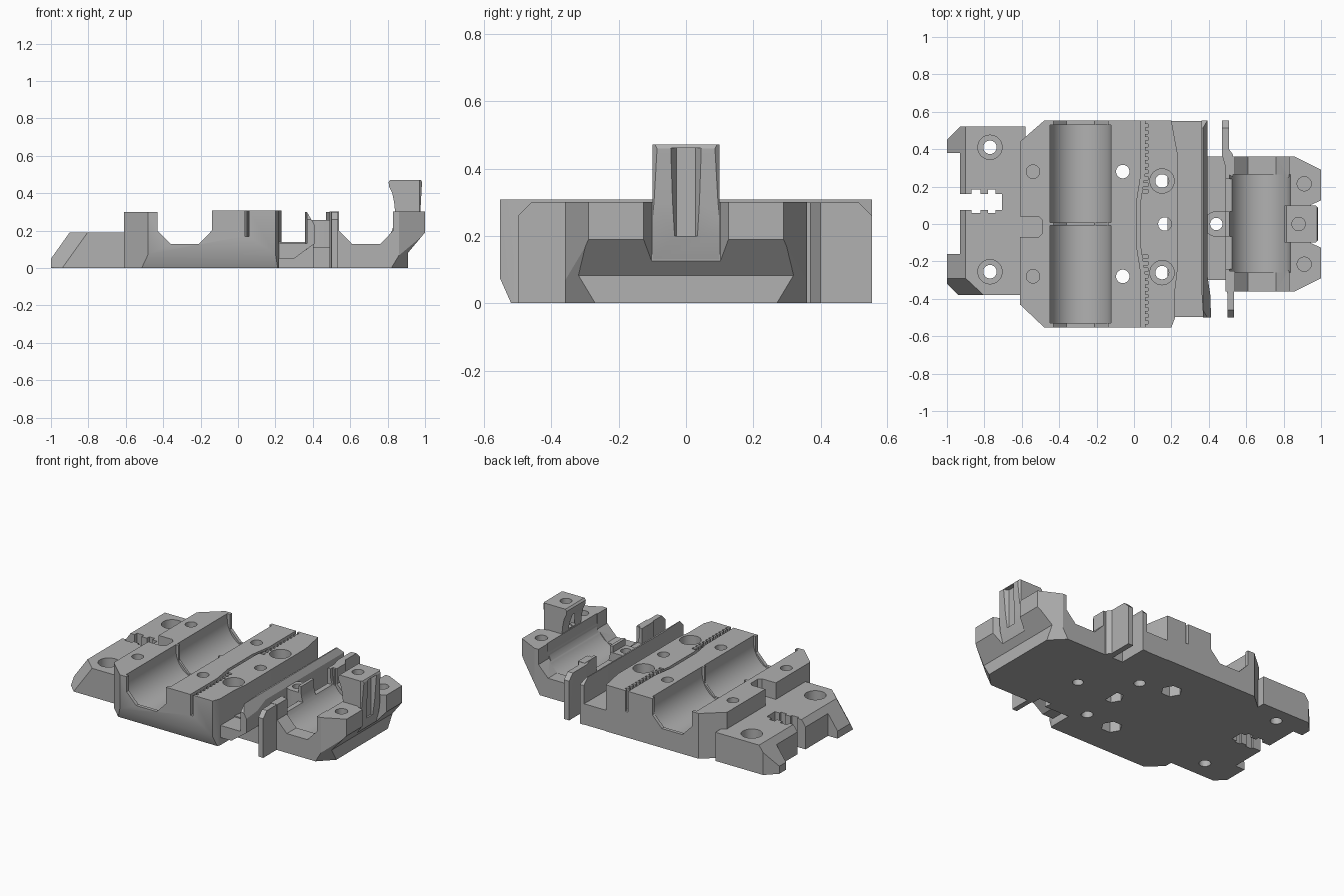
import bpy, bmesh, math
from mathutils import Vector

if "Cube" in bpy.data.objects:
    bpy.data.objects.remove(bpy.data.objects["Cube"], do_unlink=True)

grey = bpy.data.materials.new("plain grey")
grey.use_nodes = True
GREY = (0.44, 0.44, 0.44, 1)
grey.diffuse_color = GREY
grey.node_tree.nodes["Principled BSDF"].inputs["Base Color"].default_value = GREY


def finish(name, bm):
    bmesh.ops.recalc_face_normals(bm, faces=bm.faces)
    mesh = bpy.data.meshes.new(name)
    bm.to_mesh(mesh)
    bm.free()
    mesh.materials.append(grey)
    obj = bpy.data.objects.new(name, mesh)
    bpy.context.scene.collection.objects.link(obj)
    return obj


def prism(name, points, lo, hi, axis="z", chamfers=()):
    """Extrude an XY outline up z, or an XZ profile along y, then slice corners."""
    bm = bmesh.new()
    place = (lambda p, h: (p[0], p[1], h)) if axis == "z" else (lambda p, h: (p[0], h, p[1]))
    face = bm.faces.new([bm.verts.new(place(p, lo)) for p in points])
    grown = bmesh.ops.extrude_face_region(bm, geom=[face])
    shift = Vector(place((0, 0), hi - lo))
    bmesh.ops.translate(bm, vec=shift, verts=[v for v in grown["geom"] if isinstance(v, bmesh.types.BMVert)])
    for point, normal in chamfers:
        cut = bmesh.ops.bisect_plane(bm, geom=bm.verts[:] + bm.edges[:] + bm.faces[:],
                                     plane_co=point, plane_no=normal, clear_outer=True)
        edges = [e for e in cut["geom_cut"] if isinstance(e, bmesh.types.BMEdge)]
        bmesh.ops.edgeloop_fill(bm, edges=edges)
    return finish(name, bm)


def box(name, x0, x1, y0, y1, z0, z1):
    return prism(name, [(x0, y0), (x1, y0), (x1, y1), (x0, y1)], z0, z1)


def circle(x, y, r, n=40):
    return [(x + r * math.cos(math.tau * i / n), y + r * math.sin(math.tau * i / n)) for i in range(n)]


def drill(x, y, r, z0=-0.1, z1=0.6, n=40):
    return prism("cutter", circle(x, y, r, n), z0, z1)


def carve(obj, tools, operation="DIFFERENCE"):
    """Cut the tools out of a part, or weld them to it, and remove them."""
    for tool in tools:
        mod = obj.modifiers.new("carve", "BOOLEAN")
        mod.operation, mod.solver, mod.object = operation, "EXACT", tool
        mesh = bpy.data.meshes.new_from_object(obj.evaluated_get(bpy.context.evaluated_depsgraph_get()))
        obj.modifiers.clear()
        obj.data = mesh
        bpy.data.objects.remove(tool, do_unlink=True)


def bearing_seat(x, y0, y1, r=0.163, z=0.265):
    """Round bearing pocket, open at the top."""
    arc = [(x + r * math.cos(a), z - r * math.sin(a)) for a in (math.pi * i / 32 for i in range(33))]
    return prism("cutter", arc + [(x - r, 0.6), (x + r, 0.6)], y0, y1, "y")


def end_opening(x, y0, y1):
    """Angular opening which shows at the ends of a bearing pocket."""
    half = [(0.145, 0.6), (0.145, 0.2), (0.075, 0.128)]
    pts = [(x + a, b) for a, b in half] + [(x - a, b) for a, b in reversed(half)]
    return prism("cutter", pts, y0, y1, "y")


# Low end plate with sloped end, prongs, cable slot and two screw holes
plate = prism("end_plate", [(-1, -0.32), (-0.94, -0.38), (-0.58, -0.38), (-0.58, 0.52), (-0.93, 0.52), (-1, 0.45)],
              0, 0.19, chamfers=[((-1, 0, 0.05), (-0.8, 0, 0.57)),
                                 ((-0.94, -0.38, 0), (-0.7, -0.75, 0.5))])
cuts = [box("cutter", -1.1, -0.93, -0.16, 0.38, -0.1, 0.4),
        box("cutter", -1.1, -0.705, 0.075, 0.16, -0.1, 0.4),
        box("cutter", -0.87, -0.82, 0.06, 0.185, -0.1, 0.4),
        box("cutter", -0.78, -0.74, 0.06, 0.185, -0.1, 0.4)]
for y in (0.41, -0.255):
    cuts += [drill(-0.77, y, 0.036), drill(-0.77, y, 0.065, 0.12)]
carve(plate, cuts)

# Main body with two bearing pockets
body = prism("carriage_base", [(-0.61, -0.43), (-0.48, -0.553), (0.2, -0.553), (0.22, -0.5), (0.22, -0.35),
                               (0.232, -0.25), (0.232, 0.38), (0.2, 0.553), (-0.48, 0.553), (-0.61, 0.44)],
             0, 0.308, chamfers=[((0, -0.52, 0), (0, -0.9, -0.4))])
cuts = [end_opening(-0.285, a, b) for a, b in ((-0.7, -0.52), (-0.02, 0.02), (0.52, 0.7))]
cuts += [bearing_seat(-0.287, 0.008, 0.53), bearing_seat(-0.287, -0.53, -0.008),
         box("cutter", -0.7, -0.42, -0.7, 0.7, 0.3, 0.4),
         prism("cutter", [(-0.7, -0.07), (-0.51, -0.07), (-0.49, -0.05), (-0.49, 0.02), (-0.51, 0.04), (-0.7, 0.04)],
               0.19, 0.5)]
# Belt groove bending round the middle screw, and its teeth
bend = [(0.058, -0.7), (0.058, -0.27), (0.036, -0.13), (0.036, 0.13), (0.058, 0.27), (0.058, 0.7)]
cuts.append(prism("cutter", bend + [(x - 0.02, y) for x, y in reversed(bend)], 0.17, 0.5))
for side in (-1, 1):
    for i in range(11):
        y = side * (0.175 + 0.035 * i)
        cuts.append(box("cutter", 0.045, 0.075, y - 0.009, y + 0.009, 0.17, 0.5))
# Screw holes, counterbores and hexagonal nut traps
for y in (0.28, -0.28):
    cuts += [drill(-0.06, y, 0.036), drill(-0.06, y, 0.065, z1=0.08, n=6), drill(-0.54, y, 0.036, 0.1)]
for y in (0.23, -0.26):
    cuts += [drill(0.15, y, 0.036), drill(0.15, y, 0.065, 0.18)]
cuts += [drill(0.165, 0, 0.036), drill(0.165, 0, 0.065, z1=0.08, n=6)]
carve(body, cuts)

# Floor between the body and the single bearing block
floor = box("channel_floor", 0.21, 0.56, -0.3, 0.36, 0, 0.11)
ledge = box("channel_ledge", 0.18, 0.37, -0.35, 0.55, 0, 0.138)
front_ledge = prism("front_ledge", [(0.2, 0.05), (0.3, 0.05), (0.38, 0.11), (0.38, 0.13), (0.2, 0.13)],
                    -0.497, -0.345, "y")

# Belt guide wall, raised off the ground at its front end, and two fins
corners = [((0, -0.46, 0.3), (0, -1, 1)), ((0, 0.513, 0.3), (0, 1, 1))]
wall = prism("guide_wall", [(0.37, -0.5), (0.412, -0.5), (0.408, -0.38), (0.392, -0.27), (0.392, 0.553),
                            (0.362, 0.553), (0.357, -0.3)], 0, 0.3,
             chamfers=[((0.392, 0, 0.26), (0.85, 0, 0.5))] + corners)
carve(wall, [prism("cutter", [(0.3, -0.1), (0.3, 0.05), (0.45, 0.16), (0.45, -0.1)], -0.6, -0.352, "y")])
back_fin = prism("back_fin", [(0.47, 0.553), (0.508, 0.553), (0.508, 0.4), (0.53, 0.37), (0.53, 0.25), (0.5, 0.27),
                              (0.47, 0.37)], 0, 0.299, chamfers=corners[1:])
front_fin = prism("front_fin", [(0.5, -0.5), (0.535, -0.5), (0.535, -0.38), (0.54, -0.25), (0.492, -0.25),
                                (0.488, -0.31), (0.5, -0.38)], 0, 0.299, chamfers=corners[:1])

# Single bearing block with undercut end and sliced lower corners
block = prism("bearing_block", [(0.49, -0.36), (0.86, -0.36), (1, -0.29), (1, 0.29), (0.86, 0.36), (0.49, 0.36)],
              0, 0.301, chamfers=[((0.82, s * 0.36, 0), (0.6, s * 0.6, -0.36)) for s in (-1, 1)])
cuts = [prism("cutter", [(0.91, -0.1), (0.91, 0.083), (1, 0.19), (1.1, 0.309), (1.1, -0.1)], -0.6, 0.6, "y"),
        end_opening(0.685, -0.6, -0.25), end_opening(0.685, 0.25, 0.6), bearing_seat(0.673, -0.26, 0.265),
        prism("cutter", [(0.945, -0.102), (1.02, -0.135), (1.02, 0.135), (0.945, 0.102)], 0.125, 0.5)]
# Lower the inner wall on both sides of the boss
cuts += [box("cutter", 0.4, 0.6, a, b, 0.2, 0.5) for a, b in ((-0.24, -0.067), (0.067, 0.24))]
cuts += [drill(0.91, y, 0.038, 0.15) for y in (-0.215, 0.215)]
carve(block, cuts)

# Weld the base into one solid and drill the channel screw hole
carve(body, [plate, ledge, floor, block, front_ledge, wall, back_fin, front_fin], "UNION")
carve(body, [drill(0.44, 0, 0.033)])

# Screw boss in the channel
arc = [(0.44 - 0.068 * math.sin(a), 0.068 * math.cos(a)) for a in (math.pi * i / 20 for i in range(21))]
boss = prism("screw_boss", arc + [(0.508, -0.068), (0.508, 0.068)], 0.11, 0.258)
carve(boss, [drill(0.44, 0, 0.033)])

# Flared post with nut slot and screw hole
post = prism("post", [(0.93, 0.126), (0.944, 0.126), (0.965, 0.2), (0.975, 0.3), (0.984, 0.46), (0.978, 0.472),
                      (0.815, 0.472), (0.805, 0.46), (0.808, 0.435), (0.825, 0.4), (0.835, 0.35), (0.84, 0.3),
                      (0.93, 0.3)],
             -0.1, 0.1, "y",
             chamfers=[((0.98, s * 0.09, 0.3), (0.7, s * 0.7, 0)) for s in (-1, 1)])
carve(post, [drill(0.88, 0, 0.036, 0.2), drill(0.88, 0, 0.06, 0.31, 0.4, 6),
             prism("cutter", [(0.955, -0.028), (1, -0.055), (1, 0.055), (0.955, 0.028)], 0.2, 0.462)])

# Smooth the round pockets and keep the edges sharp
bpy.ops.object.select_all(action="DESELECT")
for obj in bpy.context.scene.objects:
    if obj.type == "MESH" and grey.name in obj.data.materials:
        obj.select_set(True)
        bpy.context.view_layer.objects.active = obj
bpy.ops.object.shade_smooth_by_angle(angle=math.radians(25))
